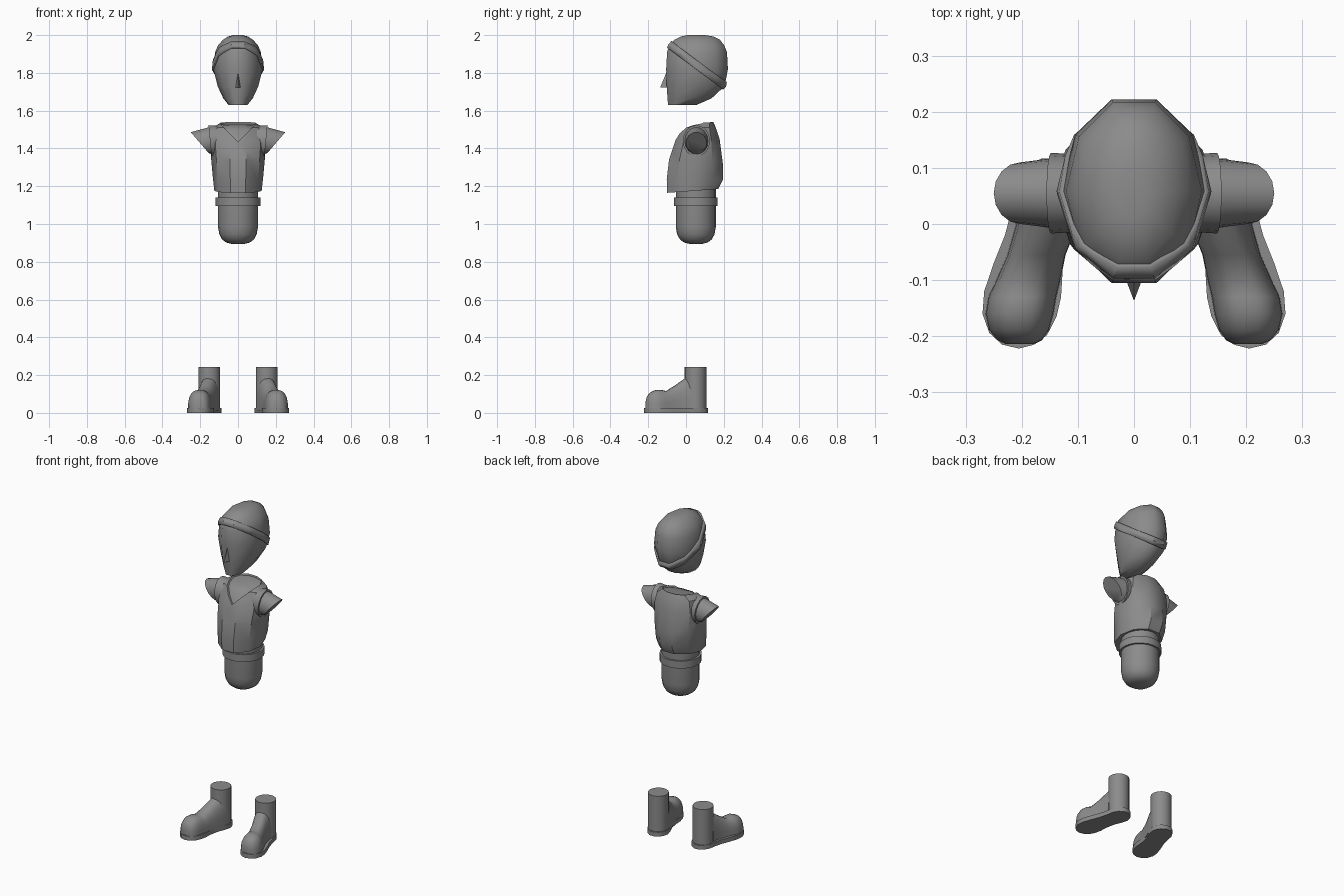
import bpy, bmesh, math
from mathutils import Vector

if "Cube" in bpy.data.objects:
    bpy.data.objects.remove(bpy.data.objects["Cube"], do_unlink=True)

GREY = (0.26, 0.26, 0.26, 1)
grey = bpy.data.materials.new("plain_grey")
grey.use_nodes = True
grey.diffuse_color = GREY
grey.node_tree.nodes["Principled BSDF"].inputs["Base Color"].default_value = GREY


def finish(name, bm, angle=40):
    bmesh.ops.recalc_face_normals(bm, faces=bm.faces)
    mesh = bpy.data.meshes.new(name)
    bm.to_mesh(mesh)
    bm.free()
    mesh.materials.append(grey)
    obj = bpy.data.objects.new(name, mesh)
    bpy.context.collection.objects.link(obj)
    bpy.ops.object.select_all(action='DESELECT')
    obj.select_set(True)
    bpy.context.view_layer.objects.active = obj
    bpy.ops.object.shade_smooth_by_angle(angle=math.radians(angle))
    return obj


def loft(rings, caps=True):
    bm = bmesh.new()
    loops = [[bm.verts.new(p) for p in ring] for ring in rings]
    n = len(loops[0])
    for a, b in zip(loops, loops[1:]):
        for i in range(n):
            j = (i + 1) % n
            bm.faces.new((a[i], a[j], b[j], b[i]))
    if caps:
        bm.faces.new(loops[0])
        bm.faces.new(loops[-1])
    return bm


def body_ring(zf, zb, yf, yb, w, n=10):
    """Level or tilted ring whose widest points are at the sides."""
    mid = (yf + yb) / 2
    top = max(abs(math.sin(math.tau * i / n)) for i in range(n))
    ring = []
    for i in range(n):
        a = math.tau * i / n
        s = math.sin(a) / top
        ring.append((w * math.cos(a), mid + s * (yb - yf) / 2,
                     (zf + zb) / 2 + s * (zb - zf) / 2))
    return ring


def side_ring(side, cx, cz, ry, slant, rz, n=16, cy=0.055):
    """Ring facing sideways, its top pushed outward by slant."""
    return [(side * (cx + slant * math.sin(math.tau * i / n)),
             cy + ry * math.cos(math.tau * i / n),
             cz + rz * math.sin(math.tau * i / n)) for i in range(n)]


# Head
HEAD = [(1.63, -.095, .055, .05), (1.665, -.098, .135, .078),
        (1.73, -.102, .205, .108), (1.82, -.105, .222, .13),
        (1.91, -.10, .217, .121), (1.945, -.088, .203, .106),
        (1.975, -.062, .18, .08), (1.993, -.025, .145, .052),
        (2.0, .01, .10, .025)]


def head_mesh():
    return loft([body_ring(z, z, yf, yb, w) for z, yf, yb, w in HEAD])


finish("head", head_mesh(), 50)

# Headband: a tilted slice of the head, slightly thickened
bm = head_mesh()
normal = Vector((0, .6, .8))
for point, sign in (((0, .06, 1.865), 1), ((0, .06, 1.815), -1)):
    bmesh.ops.bisect_plane(bm, geom=bm.verts[:] + bm.edges[:] + bm.faces[:],
                           plane_co=point, plane_no=normal * sign, clear_outer=True)
bmesh.ops.recalc_face_normals(bm, faces=bm.faces)
band = finish("headband", bm, 35)
solid = band.modifiers.new("thickness", 'SOLIDIFY')
solid.thickness, solid.offset = 0.016, 0

# Nose
bm = bmesh.new()
tip = bm.verts.new((0, -.137, 1.722))
top = bm.verts.new((0, -.10, 1.812))
left, right = (bm.verts.new((x, -.095, 1.722)) for x in (.016, -.016))
for face in ((tip, top, left), (tip, right, top), (tip, left, right), (top, right, left)):
    bm.faces.new(face)
finish("nose", bm, 20)

# Shirt with a shallow V neck
SHIRT = [(1.165, 1.185, -.10, .17, .125), (1.235, 1.235, -.102, .195, .132),
         (1.34, 1.32, -.09, .195, .141), (1.445, 1.45, -.055, .178, .15),
         (1.51, 1.51, -.015, .158, .135), (1.532, 1.54, .035, .145, .092)]
bm = loft([body_ring(*r) for r in SHIRT])
bmesh.ops.recalc_face_normals(bm, faces=bm.faces)
for side in (1, -1):
    front = [f for f in bm.faces if f.normal.y < .05 and f.calc_center_median().z > 1.35]
    geom = front + list({e for f in front for e in f.edges} | {v for f in front for v in f.verts})
    bmesh.ops.bisect_plane(bm, geom=geom, plane_co=(0, 0, 1.435), plane_no=(side, 0, -1))
bm.normal_update()
neck = [f for f in bm.faces if f.normal.y < .05 and
        f.calc_center_median().z > 1.435 + abs(f.calc_center_median().x)]
bmesh.ops.inset_region(bm, faces=neck, thickness=.003, depth=-.01, use_even_offset=True)
finish("shirt", bm, 35)

# Waist, with a rounded underside
WAIST = [(.895, .035), (.902, .062), (.918, .084), (.945, .099), (.985, .106), (1.22, .106)]
finish("waist", loft([body_ring(z, z, .052 - r, .052 + r, r, 20) for z, r in WAIST]))

# Belt
finish("belt", loft([body_ring(z, z, .052 - .116, .052 + .116, .118, 20) for z in (1.095, 1.14)]))

# Boot sections from instep to toe: centre x, y, half width, height
FOOT = [(.152, .03, .056, .2), (.157, -.005, .055, .183), (.174, -.055, .052, .148),
        (.19, -.105, .058, .116), (.199, -.13, .061, .122), (.204, -.16, .061, .122),
        (.205, -.188, .054, .11), (.204, -.207, .04, .088), (.203, -.214, .025, .06)]
SOLE = [(.088, .05), (.1, .01), (.117, -.03), (.127, -.08), (.13, -.13), (.138, -.165),
        (.155, -.198), (.178, -.215), (.205, -.222), (.235, -.215), (.258, -.194),
        (.27, -.16), (.267, -.12), (.25, -.07), (.23, -.02), (.217, .03), (.21, .07),
        (.192, .1), (.165, .117), (.135, .117), (.108, .1), (.094, .078)]

for side, label in ((1, "left"), (-1, "right")):
    # Armhole collar and slanted sleeve
    finish(label + "_armhole", loft([side_ring(side, .09, 1.44, .068, 0, .078),
                                     side_ring(side, .148, 1.44, .072, .008, .083)]))
    finish(label + "_sleeve", loft([side_ring(side, .13, 1.44, .064, .01, .076),
                                    side_ring(side, .202, 1.43, .055, .048, .056)]))

    # Boot shaft
    finish(label + "_boot_shaft", loft(
        [[(side * (.152 + .058 * math.cos(math.tau * i / 20)),
           .051 + .058 * math.sin(math.tau * i / 20), z) for i in range(20)]
         for z in (.01, .243)]))

    # Boot foot
    rings = []
    for cx, y, w, h in FOOT:
        ring = []
        for i in range(13):
            a = math.pi * i / 12
            c, s = math.cos(a), math.sin(a)
            ring.append((side * (cx + w * math.copysign(abs(c) ** .8, c)), y,
                         .012 + (h - .012) * abs(s) ** .7))
        rings.append(ring)
    finish(label + "_boot_foot", loft(rings), 50)

    # Sole
    finish(label + "_sole", loft([[(side * x, y, z) for x, y in SOLE] for z in (0, .026)]))
